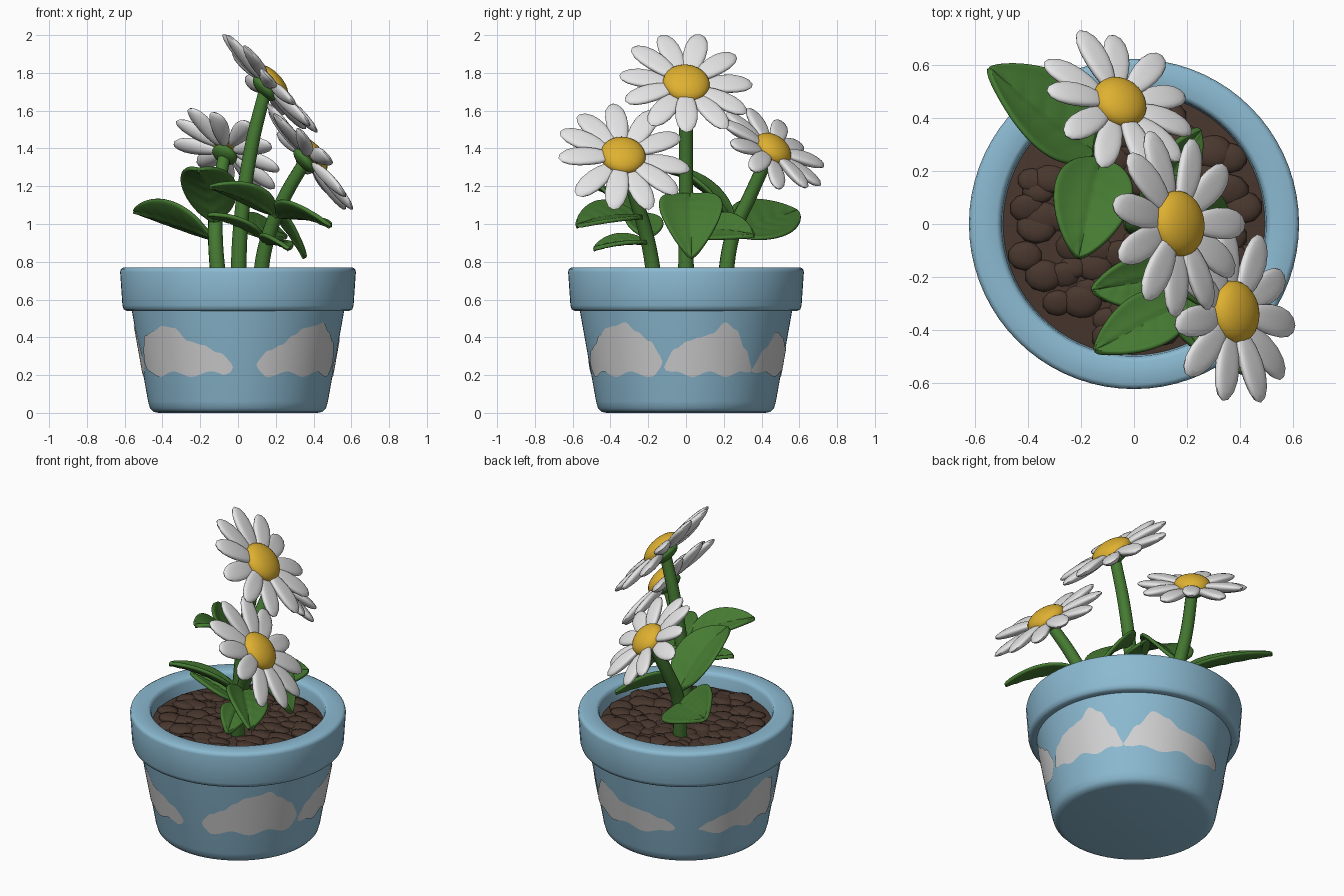
import bpy, bmesh, math, random
from mathutils import Vector, Matrix

if "Cube" in bpy.data.objects:
    bpy.data.objects.remove(bpy.data.objects["Cube"])

random.seed(4)
UP = Vector((0, 0, 1))


def material(name, rgb):
    m = bpy.data.materials.new(name)
    m.diffuse_color = (*rgb, 1)
    m.use_nodes = True
    m.node_tree.nodes["Principled BSDF"].inputs["Base Color"].default_value = m.diffuse_color
    return m


BLUE = material("sky_blue", (0.26, 0.49, 0.64))
WHITE = material("white", (0.79, 0.79, 0.80))
CLOUD = material("cloud_white", (0.64, 0.64, 0.65))
GREEN = material("leaf_green", (0.06, 0.195, 0.032))
YELLOW = material("yellow", (0.74, 0.44, 0.03))
BROWN = material("soil_brown", (0.065, 0.038, 0.027))


def finish(obj, angle=60):
    bpy.ops.object.select_all(action='DESELECT')
    obj.select_set(True)
    bpy.context.view_layer.objects.active = obj
    bpy.ops.object.shade_smooth_by_angle(angle=math.radians(angle))
    return obj


def add_mesh(name, bm, mat, angle=60):
    bmesh.ops.recalc_face_normals(bm, faces=bm.faces)
    me = bpy.data.meshes.new(name)
    bm.to_mesh(me)
    bm.free()
    me.materials.append(mat)
    obj = bpy.data.objects.new(name, me)
    bpy.context.collection.objects.link(obj)
    return finish(obj, angle)


def lathe(name, profile, mat, steps=72):
    bm = bmesh.new()
    vs = [bm.verts.new((r, 0, z)) for r, z in profile]
    es = [bm.edges.new(p) for p in zip(vs, vs[1:])]
    bmesh.ops.spin(bm, geom=vs + es, axis=UP, cent=(0, 0, 0),
                   angle=math.tau, steps=steps)
    bmesh.ops.remove_doubles(bm, verts=bm.verts, dist=1e-4)
    return add_mesh(name, bm, mat)


# Pot with thick rounded rim
lathe("pot", [(0, 0), (0.42, 0), (0.448, 0.006), (0.466, 0.025), (0.476, 0.06),
              (0.562, 0.54), (0.59, 0.54), (0.605, 0.548), (0.612, 0.57),
              (0.624, 0.745), (0.62, 0.762), (0.605, 0.77), (0.52, 0.77),
              (0.508, 0.764), (0.50, 0.745), (0.49, 0.62), (0, 0.62)], BLUE)


# Painted clouds: thin plates following the tapered wall
def wall(theta, z):
    r = 0.476 + (z - 0.06) * 0.086 / 0.48 + 0.004
    return Vector((r * math.cos(theta), r * math.sin(theta), z))


CLOUDS = [  # start degree, end degree, top heights evenly spaced along it
    (-163, -93, [0.36, 0.41, 0.43, 0.46, 0.45, 0.38, 0.36, 0.32, 0.29]),
    (-79, -14, [0.30, 0.33, 0.36, 0.41, 0.45, 0.46, 0.48, 0.43, 0.38, 0.33]),
    (-13, 43, [0.28, 0.34, 0.38, 0.40, 0.42, 0.48, 0.44, 0.34, 0.26]),
    (43, 118, [0.26, 0.34, 0.43, 0.40, 0.35, 0.34, 0.33, 0.30, 0.28]),
    (133, 196, [0.25, 0.28, 0.31, 0.33, 0.38, 0.44, 0.47, 0.45, 0.33]),
]
bm = bmesh.new()
for a0, a1, tops in CLOUDS:
    n, rows, prev = 60, 4, None
    for i in range(n + 1):
        f = i / n
        k = min(int(f * (len(tops) - 1)), len(tops) - 2)
        s = f * (len(tops) - 1) - k
        s = s * s * (3 - 2 * s)
        end = 0.03 + 0.97 * min(1, 12 * f, 12 * (1 - f)) ** 0.5
        top = tops[k] + (tops[k + 1] - tops[k]) * s
        low = 0.205 + 0.014 * math.sin(f * 17 + a0)
        mid = min(0.27, (top + low) / 2)
        low, top = mid - (mid - low) * end, mid + (top - mid) * end
        th = math.radians(a0 + (a1 - a0) * f)
        col = [bm.verts.new(wall(th, low + (top - low) * j / rows)) for j in range(rows + 1)]
        if prev:
            for j in range(rows):
                bm.faces.new((prev[j], col[j], col[j + 1], prev[j + 1]))
        prev = col
add_mesh("painted_clouds", bm, CLOUD)

# Soil: slightly domed disc with scattered flat lumps
lathe("soil", [(0.498, 0.68), (0.40, 0.692), (0.2, 0.70), (0, 0.705)], BROWN, 48)
bm = bmesh.new()
for i in range(85):
    r = 0.44 * math.sqrt((i + 0.5) / 85)
    a = i * 2.39996 + random.uniform(-0.2, 0.2)
    s = random.uniform(0.05, 0.08)
    loc = Matrix.Translation((r * math.cos(a), r * math.sin(a), 0.69))
    rot = Matrix.Rotation(random.uniform(-0.25, 0.25), 4, 'X')
    bmesh.ops.create_icosphere(bm, subdivisions=2, radius=1,
                               matrix=loc @ rot @ Matrix.Diagonal((s, s * 0.85, s * 0.33, 1)))
add_mesh("soil_lumps", bm, BROWN)


# Stems
def stem(name, points, r0=0.042, r1=0.034):
    cu = bpy.data.curves.new(name, 'CURVE')
    cu.dimensions = '3D'
    cu.bevel_depth = 1
    cu.bevel_resolution = 4
    cu.use_fill_caps = True
    sp = cu.splines.new('BEZIER')
    sp.bezier_points.add(len(points) - 1)
    for i, (bp, p) in enumerate(zip(sp.bezier_points, points)):
        bp.co = p
        bp.handle_left_type = bp.handle_right_type = 'AUTO'
        bp.radius = r0 + (r1 - r0) * i / (len(points) - 1)
    obj = bpy.data.objects.new(name, cu)
    bpy.context.collection.objects.link(obj)
    cu.materials.append(GREEN)
    bpy.ops.object.select_all(action='DESELECT')
    obj.select_set(True)
    bpy.context.view_layer.objects.active = obj
    bpy.ops.object.convert(target='MESH')
    finish(bpy.context.object)


stem("tall_stem", [(0, 0, 0.66), (0.015, 0, 1.0), (0.07, 0, 1.4), (0.15, 0, 1.73)])
stem("back_stem", [(-0.10, 0.20, 0.66), (-0.12, 0.25, 0.95), (-0.11, 0.34, 1.15), (-0.07, 0.44, 1.37)])
stem("front_stem", [(0.11, -0.16, 0.66), (0.15, -0.20, 0.9), (0.24, -0.265, 1.13), (0.36, -0.33, 1.34)])


# Flowers: ring of petals, domed centre, green calyx behind
def flower(name, centre, normal, radius, disc, count, offset):
    n = Vector(normal).normalized()
    u = (UP - n * n.z).normalized()
    v = n.cross(u)
    frame = Matrix((u, v, n)).transposed().to_4x4()
    frame.translation = centre
    bm = bmesh.new()
    for i in range(count):
        length = radius * random.uniform(0.96, 1.0) - 0.05
        half = radius * random.uniform(0.18, 0.195)
        ring = bmesh.ops.create_uvsphere(bm, u_segments=16, v_segments=10, radius=1)
        turn = Matrix.Rotation(math.radians(offset) + math.tau * i / count
                               + random.uniform(-0.05, 0.05), 4, 'Z')
        tilt = Matrix.Rotation(random.uniform(-0.10, 0.06), 4, 'Y')
        for vert in ring["verts"]:
            x, y, z = vert.co
            taper = 0.85 + 0.17 * x
            vert.co = frame @ turn @ tilt @ Vector((
                0.05 + length * (x + 1) / 2, y * half * taper,
                0.028 * z + 0.012 * y * y + (0.008 if i % 2 else -0.008)))
    add_mesh(name + "_petals", bm, WHITE)
    for part, mat, r, h, z in (("centre", YELLOW, disc, 0.065, 0.015),
                               ("calyx", GREEN, disc * 0.65, 0.035, -0.025)):
        bm = bmesh.new()
        bmesh.ops.create_uvsphere(bm, u_segments=28, v_segments=16, radius=1)
        for vert in bm.verts:  # the yellow centre is flat at the back
            x, y, w = vert.co
            vert.co = frame @ Vector((x * r, y * r, max(z + w * h, 0.0 if mat == YELLOW else -1)))
        add_mesh(name + "_" + part, bm, mat)


flower("tall_flower", (0.158, 0, 1.733), (0.72, 0.12, 0.68), 0.37, 0.125, 11, 12)
flower("back_flower", (-0.06, 0.452, 1.385), (0.42, 0.54, 0.72), 0.325, 0.107, 11, 16)
flower("front_flower", (0.37, -0.335, 1.352), (0.75, 0.12, 0.65), 0.372, 0.12, 11, 0)


# Leaves: ovate blades bent along a curve, with midrib and side veins
def leaf(name, base, tip, width, lift, roll=0):
    b, t = Vector(base), Vector(tip)
    mid = (b + t) / 2 + UP * lift * 2
    side = Matrix.Rotation(math.radians(roll), 3, t - b) @ (t - b).cross(UP).normalized()
    bm = bmesh.new()
    rows, cols, prev = 26, 6, None
    for i in range(rows + 1):
        f = i / rows
        p = b * (1 - f) ** 2 + mid * 2 * f * (1 - f) + t * f * f
        tangent = (mid - b) * (1 - f) + (t - mid) * f
        nrm = side.cross(tangent).normalized()
        s = max(0, (f - 0.07) / 0.93)
        w = width / 2 * max(0.09 if f < 0.5 else 0.02,
                            max(0, math.sin(math.pi * s ** 0.72)) ** 0.7)
        row = []
        for j in range(-cols, cols + 1):
            q = j / cols
            vein = max(0, math.cos((f - abs(q) * 0.16) * math.tau * 6)) ** 4
            bump = 0.25 * w * q * q - 0.006 * vein * (1 - abs(q)) - (0.01 if j == 0 else 0)
            row.append(bm.verts.new(p + side * q * w + nrm * bump))
        if prev:
            for j in range(2 * cols):
                bm.faces.new((prev[j], row[j], row[j + 1], prev[j + 1]))
        prev = row
    obj = add_mesh(name, bm, GREEN)
    sol = obj.modifiers.new("thickness", 'SOLIDIFY')
    sol.thickness = 0.022
    sol.offset = 0
    obj.modifiers.new("smooth", 'SUBSURF').levels = 1


leaf("leaf_back_outer", (-0.12, 0.25, 0.93), (-0.55, 0.59, 1.07), 0.34, 0.01, 32)
leaf("leaf_back_inner", (-0.12, 0.27, 0.98), (-0.21, -0.13, 1.29), 0.30, 0.07)
leaf("leaf_tall_right", (0.04, 0.02, 1.16), (0.36, 0.03, 0.82), 0.34, 0.06)
leaf("leaf_tall_back", (0.03, 0.03, 0.96), (0.25, 0.36, 0.94), 0.23, 0.02, 38)
leaf("leaf_front_upper", (0.21, -0.29, 1.04), (-0.15, -0.48, 1.20), 0.23, 0.03, 18)
leaf("leaf_front_lower", (0.15, -0.20, 0.92), (-0.16, -0.25, 1.05), 0.20, 0.02)
leaf("leaf_front_outer", (0.19, -0.23, 1.04), (0.49, -0.58, 0.99), 0.26, 0.03, -22)
leaf("leaf_front_small", (0.14, -0.19, 0.90), (0.27, -0.49, 0.87), 0.17, 0.02, -15)
